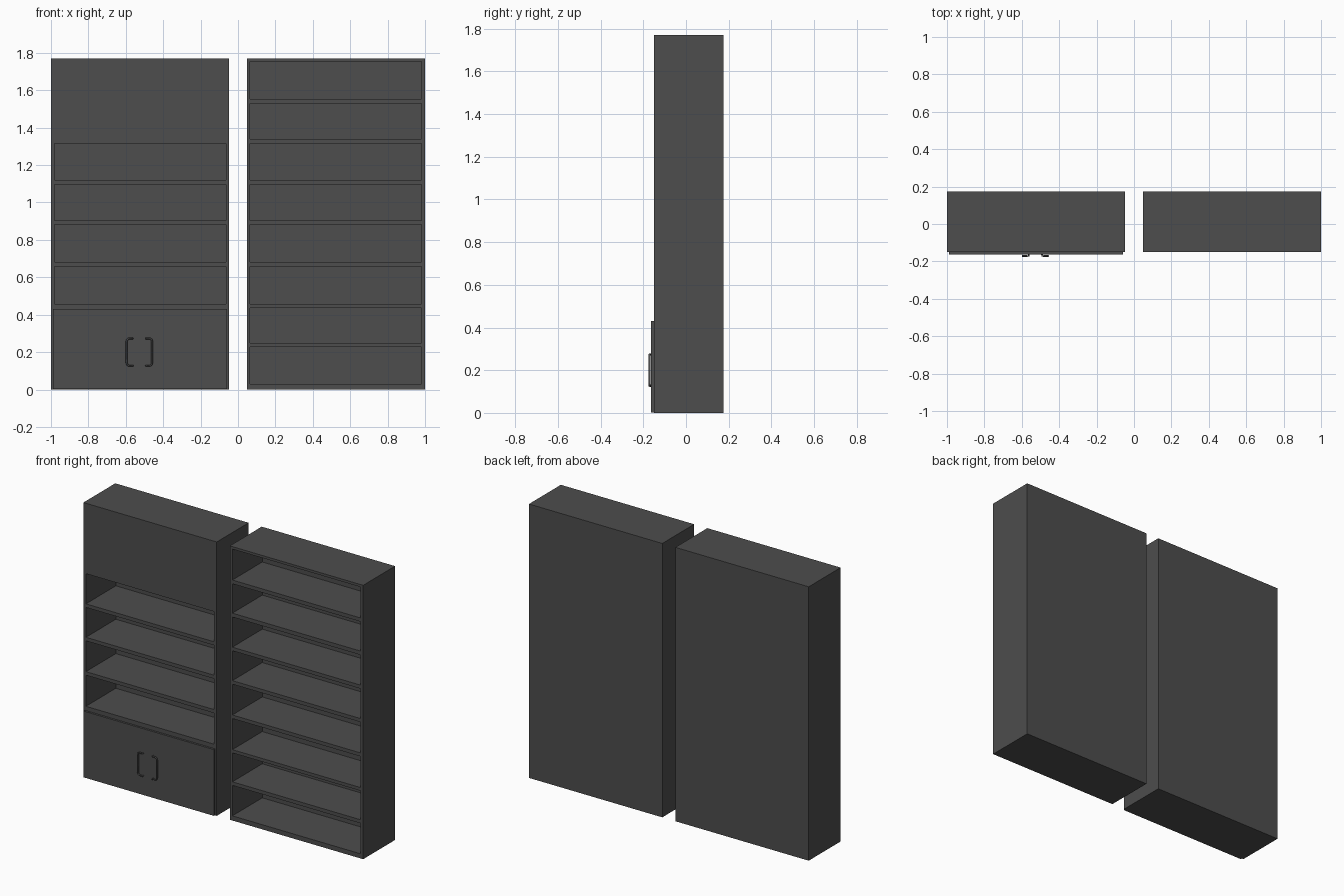
import bpy, bmesh
from mathutils import Matrix

if "Cube" in bpy.data.objects:
    bpy.data.objects.remove(bpy.data.objects["Cube"])

FRONT, BACK, HEIGHT = -0.15, 0.175, 1.77
INNER_BACK = 0.155

dark = bpy.data.materials.new("dark_finish")
dark.diffuse_color = (0.075, 0.075, 0.075, 1)
dark.use_nodes = True
dark.node_tree.nodes["Principled BSDF"].inputs["Base Color"].default_value = dark.diffuse_color


def boxes(name, bounds):
    """One object from a list of (x0, x1, y0, y1, z0, z1) boxes."""
    bm = bmesh.new()
    for x0, x1, y0, y1, z0, z1 in bounds:
        m = Matrix.Translation(((x0 + x1) / 2, (y0 + y1) / 2, (z0 + z1) / 2))
        m = m @ Matrix.Diagonal((x1 - x0, y1 - y0, z1 - z0, 1))
        bmesh.ops.create_cube(bm, size=1, matrix=m)
    me = bpy.data.meshes.new(name)
    bm.to_mesh(me)
    bm.free()
    ob = bpy.data.objects.new(name, me)
    me.materials.append(dark)
    bpy.context.collection.objects.link(ob)
    return ob


def cabinet(name, x0, x1, openings):
    """Solid block with the shelf compartments cut from the front."""
    body = boxes(name, [(x0, x1, FRONT, BACK, 0, HEIGHT)])
    cutter = boxes(name + "_cutter", [(x0 + 0.018, x1 - 0.018, FRONT - 0.1, INNER_BACK, a, b)
                                      for a, b in openings])
    cutter.hide_render = True
    mod = body.modifiers.new("compartments", 'BOOLEAN')
    mod.operation = 'DIFFERENCE'
    mod.solver = 'EXACT'
    mod.object = cutter
    bpy.context.view_layer.objects.active = body
    bpy.ops.object.modifier_apply(modifier=mod.name)
    bpy.data.objects.remove(cutter)
    return body


# Compartments, bottom to top
shelves = [(0.03, 0.227), (0.25, 0.437), (0.458, 0.659), (0.682, 0.881),
           (0.904, 1.097), (1.12, 1.315), (1.34, 1.53), (1.554, 1.754)]
cabinet("open_bookcase", 0.047, 1.0, shelves)

# Left unit: cupboard below, four shelves, closed panel on top
cabinet("cupboard_bookcase", -1.0, -0.047, [(0.03, 0.41)] + shelves[2:6])
boxes("cupboard_door", [(-0.99, -0.058, -0.163, FRONT, 0.002, 0.43)])


# Pair of bracket handles
def handle(name, side):
    cx, zm, r = -0.5275, 0.2, 0.005
    half = [(0.036, -0.16, 0.073), (0.036, -0.171, 0.073), (0.056, -0.171, 0.073),
            (0.065, -0.171, 0.067), (0.068, -0.171, 0.057)]
    path = half + [(x, y, -z) for x, y, z in reversed(half)]
    cu = bpy.data.curves.new(name, 'CURVE')
    cu.dimensions = '3D'
    cu.bevel_depth = r
    cu.bevel_resolution = 2
    cu.use_fill_caps = True
    sp = cu.splines.new('POLY')
    sp.points.add(len(path) - 1)
    for p, (x, y, z) in zip(sp.points, path):
        p.co = (cx + side * x, y, zm + z, 1)
    cu.materials.append(dark)
    ob = bpy.data.objects.new(name, cu)
    bpy.context.collection.objects.link(ob)


handle("left_handle", -1)
handle("right_handle", 1)
